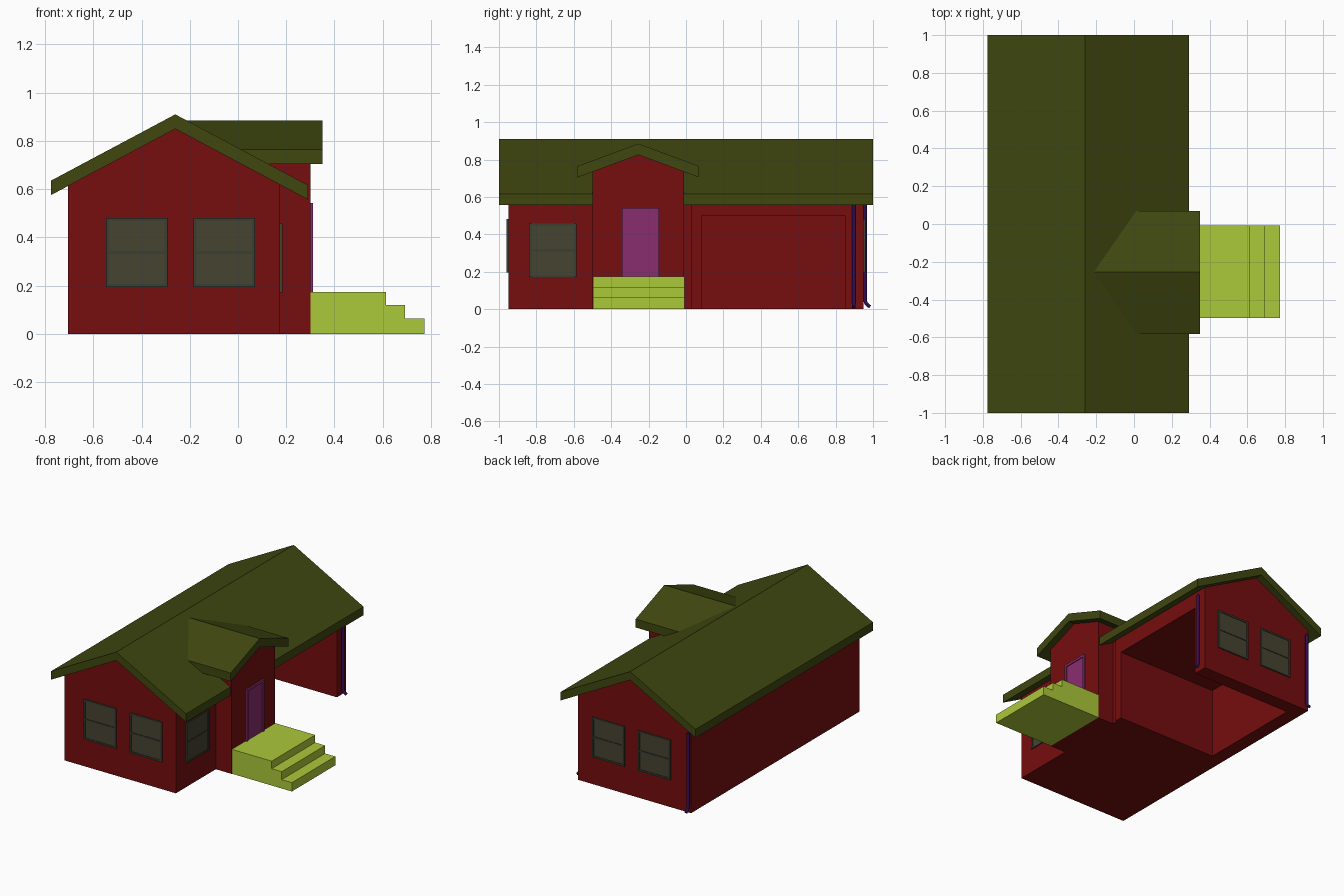
import bpy, bmesh, math
from mathutils import Vector, Matrix

if "Cube" in bpy.data.objects:
    bpy.data.objects.remove(bpy.data.objects["Cube"], do_unlink=True)


def material(name, rgb):
    m = bpy.data.materials.new(name)
    m.use_nodes = True
    m.diffuse_color = (*rgb, 1)
    m.node_tree.nodes["Principled BSDF"].inputs["Base Color"].default_value = (*rgb, 1)
    return m


red = material("wall_red", (0.181, 0.004, 0.0045))
olive = material("roof_olive", (0.05, 0.063, 0.0048))
lime = material("step_lime", (0.407, 0.578, 0.042))
plum = material("door_plum", (0.254, 0.027, 0.156))
pane = material("window_grey", (0.061, 0.056, 0.03))
trim = material("window_trim", (0.042, 0.05, 0.032))
violet = material("pipe_violet", (0.03, 0.004, 0.09))


def finish(name, bm, mat):
    bmesh.ops.recalc_face_normals(bm, faces=bm.faces)
    me = bpy.data.meshes.new(name)
    bm.to_mesh(me)
    bm.free()
    me.materials.append(mat)
    ob = bpy.data.objects.new(name, me)
    bpy.context.collection.objects.link(ob)
    return ob


def extrude(name, profile, axis, start, end, mat):
    """Extrude a (horizontal, z) profile along the x or y axis."""
    bm = bmesh.new()
    place = (lambda h, z: (start, h, z)) if axis == "x" else (lambda h, z: (h, start, z))
    face = bm.faces.new([bm.verts.new(place(h, z)) for h, z in profile])
    out = bmesh.ops.extrude_face_region(bm, geom=[face])
    step = Vector((end - start, 0, 0) if axis == "x" else (0, end - start, 0))
    bmesh.ops.translate(bm, vec=step, verts=[g for g in out["geom"] if isinstance(g, bmesh.types.BMVert)])
    return finish(name, bm, mat)


def boxes(name, spans, mat):
    """One mesh from several (low corner, high corner) boxes."""
    bm = bmesh.new()
    for lo, hi in spans:
        lo, hi = Vector(lo), Vector(hi)
        size = Matrix.Diagonal((*(hi - lo), 1))
        bmesh.ops.create_cube(bm, size=1, matrix=Matrix.Translation((lo + hi) / 2) @ size)
    return finish(name, bm, mat)


# Main roof: a folded slab
RIDGE_X, PITCH, THICK = -0.26, 0.533, 0.06


def under(x):
    return 0.85 - PITCH * abs(x - RIDGE_X)


def chevron(left, mid, right, height):
    low = [(h, height(h)) for h in (left, mid, right)]
    return low + [(h, z + THICK) for h, z in reversed(low)]


extrude("main_roof", chevron(-0.775, RIDGE_X, 0.29, under), "y", -1, 1, olive)

# House walls, with an open carport bay at the back right
LEFT, FRONT, BAY = -0.705, 0.175, 0.185


def gable(right):
    return [(right, under(right)), (RIDGE_X, under(RIDGE_X)), (LEFT, under(LEFT))]


extrude("house_body", [(LEFT, 0), (FRONT, 0)] + gable(FRONT), "y", -0.95, 0.03, red)
extrude("bay_near_wall", [(LEFT, 0), (BAY, 0)] + gable(BAY), "y", 0.03, 0.085, red)
extrude("bay_back_and_ceiling", [(LEFT, 0), (-0.605, 0), (-0.605, 0.5), (BAY, 0.5)] + gable(BAY),
        "y", 0.085, 0.85, red)
extrude("bay_end_wall", [(LEFT, 0), (BAY, 0)] + gable(BAY), "y", 0.85, 0.95, red)

# Entry porch with its own gable roof
PORCH_Y = -0.255


def porch_under(y):
    return 0.825 - 0.37 * abs(y - PORCH_Y)


extrude("entry_walls", [(-0.5, 0), (-0.01, 0), (-0.01, porch_under(-0.01)),
                        (PORCH_Y, porch_under(PORCH_Y)), (-0.5, porch_under(-0.5))],
        "x", -0.05, 0.3, red)
extrude("entry_roof", chevron(-0.582, PORCH_Y, 0.068, porch_under), "x", -0.215, 0.35, olive)

# Steps
extrude("entry_steps", [(0.3, 0), (0.773, 0), (0.773, 0.063), (0.693, 0.063), (0.693, 0.12),
                        (0.614, 0.12), (0.614, 0.174), (0.3, 0.174)], "y", -0.497, -0.008, lime)

# Door with a raised frame
boxes("door", [((0.295, -0.34, 0.174), (0.304, -0.148, 0.54))], plum)
boxes("door_frame", [((0.295, -0.343, 0.174), (0.311, -0.327, 0.542)),
                     ((0.295, -0.161, 0.174), (0.311, -0.145, 0.542)),
                     ((0.295, -0.343, 0.526), (0.311, -0.145, 0.542))], plum)


# Sash windows, built facing -y and turned into place
def window(name, x, y, z, turn):
    w, h, b = 0.127, 0.143, 0.012
    glass = boxes(name + "_pane", [((-w, -0.004, -h), (w, 0.004, h))], pane)
    bars = [((-w, -0.009, -h), (-w + b, 0.004, h)), ((w - b, -0.009, -h), (w, 0.004, h))]
    bars += [((-w, -0.008, c - b / 2), (w, 0.004, c + b / 2)) for c in (-h + b / 2, 0, h - b / 2)]
    frame = boxes(name + "_frame", bars, trim)
    for ob in (glass, frame):
        ob.location = (x, y, z)
        ob.rotation_euler.z = math.radians(turn)


for side, x in (("left", -0.057), ("right", -0.42)):
    window("front_window_" + side, x, -0.95, 0.338, 0)
    window("back_window_" + side, x, 0.95, 0.338, 180)
window("side_window", FRONT, -0.712, 0.315, 90)


# Downpipes with a kicked-out foot
def downpipe(name, x, y, dx, dy):
    cu = bpy.data.curves.new(name, "CURVE")
    cu.dimensions = "3D"
    cu.bevel_depth = 0.011
    cu.bevel_resolution = 1
    cu.use_fill_caps = True
    path = [(0, 0.57), (0, 0.05), (0.006, 0.03), (0.027, 0.012)]
    sp = cu.splines.new("POLY")
    sp.points.add(len(path) - 1)
    for p, (out, z) in zip(sp.points, path):
        p.co = (x + dx * out, y + dy * out, z, 1)
    cu.materials.append(violet)
    bpy.context.collection.objects.link(bpy.data.objects.new(name, cu))


downpipe("downpipe_bay", 0.2, 0.897, 1, 0)
downpipe("downpipe_back", -0.688, 0.957, 0, 1)
